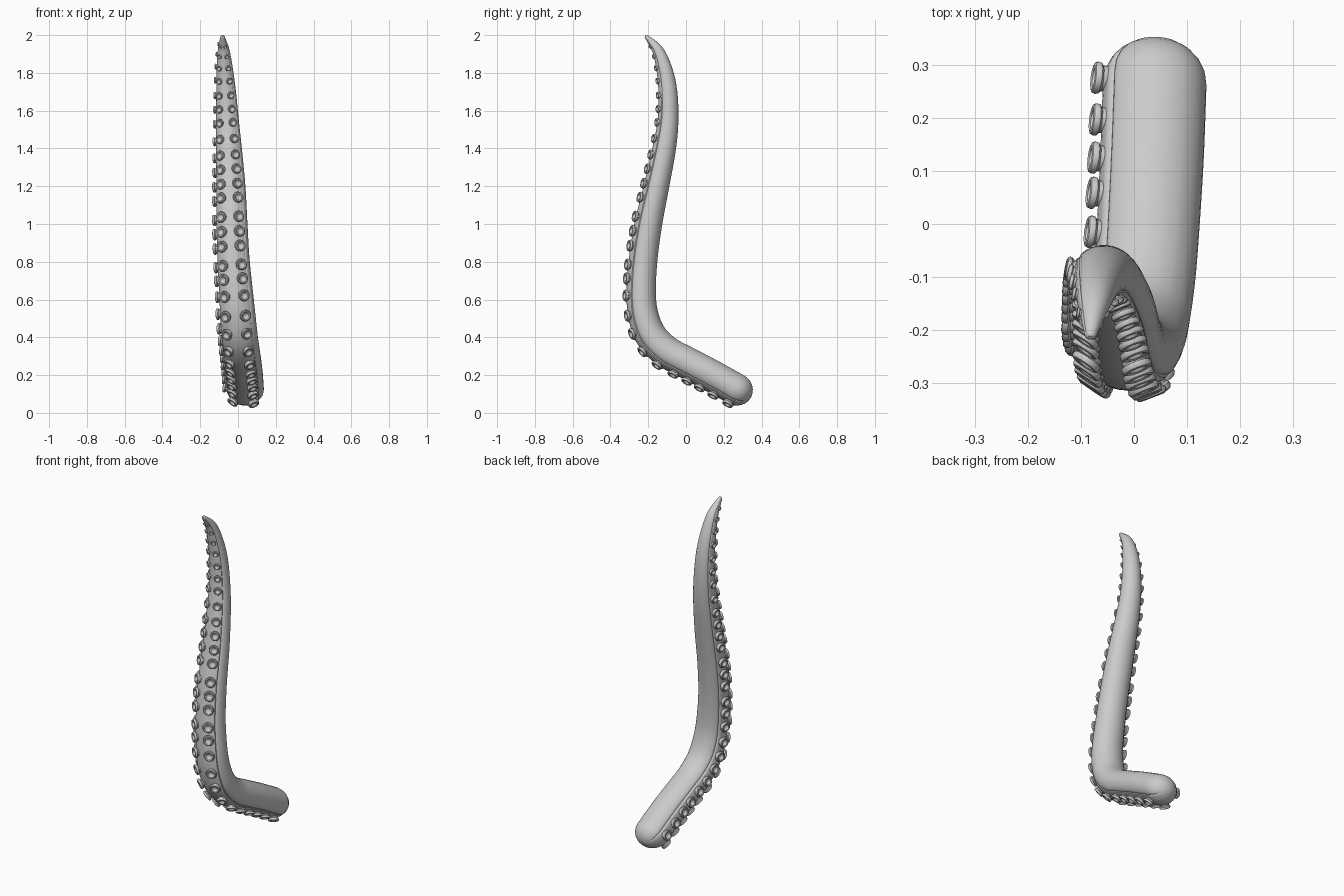
import bpy, bmesh, math
from mathutils import Vector

if "Cube" in bpy.data.objects:
    bpy.data.objects.remove(bpy.data.objects["Cube"])

# centreline control points: x, y, z, half width (sideways), half thickness
PATH = [(.039, .265, .125, .098, .085), (.034, .13, .200, .098, .085),
        (.027, 0, .268, .097, .085), (.020, -.10, .322, .096, .085),
        (.010, -.18, .400, .095, .084), (0, -.222, .50, .094, .081),
        (-.009, -.237, .62, .090, .078), (-.023, -.228, .80, .085, .076),
        (-.032, -.199, 1.0, .082, .073), (-.038, -.156, 1.2, .077, .067),
        (-.048, -.115, 1.4, .068, .062), (-.056, -.095, 1.55, .060, .055),
        (-.063, -.096, 1.7, .052, .050), (-.070, -.115, 1.82, .043, .042),
        (-.076, -.150, 1.92, .031, .030), (-.082, -.208, 1.99, .012, .011)]
BELLY = math.radians(-38)      # direction of the sucker pad around the arm
PAD = 88                       # half span of the pad in degrees


def spline(pts, steps):
    out = []
    n = len(pts)
    for i in range(n - 1):
        p = [pts[max(0, min(n - 1, i + k))] for k in (-1, 0, 1, 2)]
        for s in range(steps):
            t = s / steps
            out.append([.5 * (2*b + (c-a)*t + (2*a-5*b+4*c-d)*t*t + (3*b-a-3*c+d)*t**3)
                        for a, b, c, d in zip(*p)])
    return out + [list(pts[-1])]


SAMPLES = spline(PATH, 8)
POS = [Vector(s[:3]) for s in SAMPLES]
ARC = [0]
for a, b in zip(POS, POS[1:]):
    ARC.append(ARC[-1] + (b - a).length)


def frame(i):
    t = (POS[min(i + 1, len(POS) - 1)] - POS[max(i - 1, 0)]).normalized()
    side = (Vector((1, 0, 0)) - t * t.x).normalized()
    return t, side, t.cross(side)


def around(i, angle, scale=1, shift=0):
    t, side, back = frame(i)
    return (POS[i] + t * shift + side * SAMPLES[i][3] * scale * math.sin(angle)
            - back * SAMPLES[i][4] * scale * math.cos(angle))


def finish(bm, name):
    bmesh.ops.recalc_face_normals(bm, faces=bm.faces)
    me = bpy.data.meshes.new(name)
    bm.to_mesh(me)
    bm.free()
    ob = bpy.data.objects.new(name, me)
    bpy.context.collection.objects.link(ob)
    for o in bpy.context.selected_objects:
        o.select_set(False)
    ob.select_set(True)
    bpy.context.view_layer.objects.active = ob
    bpy.ops.object.shade_smooth_by_angle(angle=math.radians(40))
    return ob


def skin(bm, rings):
    for r0, r1 in zip(rings, rings[1:]):
        for k in range(len(r0)):
            j = (k + 1) % len(r0)
            bm.faces.new((r0[k], r0[j], r1[j], r1[k]))
    bm.faces.new(rings[0])
    bm.faces.new(rings[-1])


# arm section: round back, belly pad bounded by a shallow seam on both sides
half = [(d, 1.0) for d in range(6, PAD - 8, 10)]
half += [(PAD - 8, 1.01), (PAD - 3, 1.0), (PAD, .955), (PAD + 3, .985), (PAD + 9, 1.0)]
half += [(d, 1.0) for d in range(PAD + 19, 178, 10)]
SECTION = half + [(-d, m) for d, m in reversed(half)]

bm = bmesh.new()
rings = []
last = len(SAMPLES) - 1
# stations: domed root, length of the arm, small domed tip
stations = [(0, max(.06, math.cos(math.radians(a))), -.09 * math.sin(math.radians(a)))
            for a in (88, 75, 60, 45, 30, 15)]
stations += [(i, 1, 0) for i in range(last + 1)]
stations += [(last, .8, .006), (last, .4, .010)]
for i, scale, shift in stations:
    rings.append([bm.verts.new(around(i, BELLY + math.radians(d), scale * m, shift))
                  for d, m in SECTION])
skin(bm, rings)
finish(bm, "tentacle_arm")

# sucker profile: radius and height, from the foot over the rim into the cup
CUP = [(.80, -.35), (.80, .12), (.97, .25), (1.0, .45), (.92, .62), (.76, .68),
       (.58, .60), (.46, .35), (.22, .22)]


def sucker(bm, i, angle, r):
    t, side, back = frame(i)
    out = (side * math.sin(angle) / SAMPLES[i][3]
           - back * math.cos(angle) / SAMPLES[i][4]).normalized()
    u = (t - out * t.dot(out)).normalized()
    v = out.cross(u)
    base = around(i, angle)
    rings = [[bm.verts.new(base + out * h * r + (u * math.cos(a) + v * math.sin(a)) * q * r)
              for a in (2 * math.pi * k / 18 for k in range(18))] for q, h in CUP]
    skin(bm, rings)


# three rows of suckers shrinking toward the tip
for name, offset in (("right", 62), ("middle", 0), ("left", -62)):
    bm = bmesh.new()
    s = 0.0
    while s < ARC[-1]:
        i = min(range(last + 1), key=lambda k: abs(ARC[k] - s))
        w = SAMPLES[i][3]
        sucker(bm, i, BELLY + math.radians(offset), max(.010, min(.031, .37 * w)))
        s += max(.03, min(.084, .055 + .4 * w))
    finish(bm, "sucker_row_" + name)
